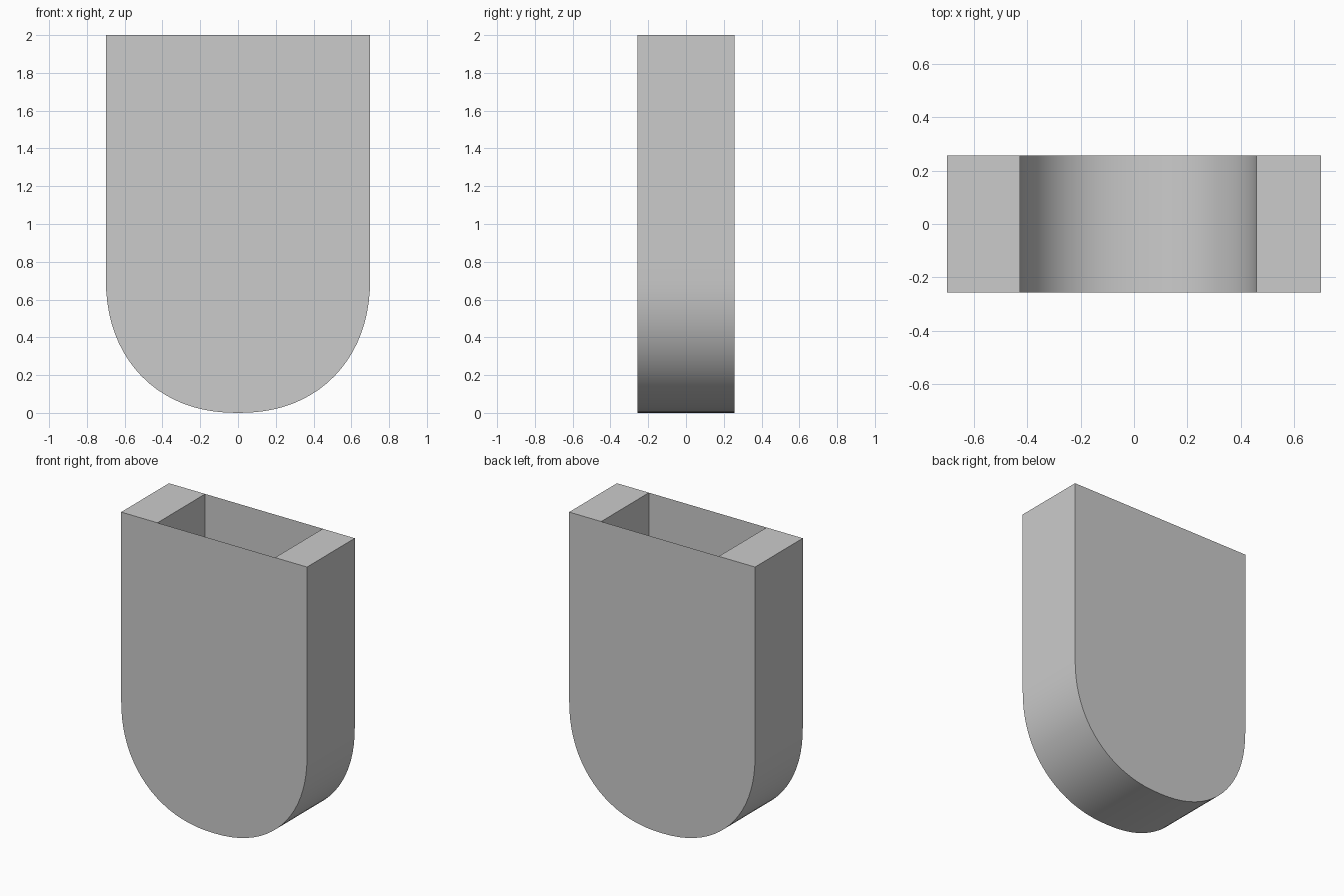
import bpy, bmesh, math

if "Cube" in bpy.data.objects:
    bpy.data.objects.remove(bpy.data.objects["Cube"])

HALF_DEPTH = 0.257
TOP = 2.0


def u_profile(cx, half_w, floor, spring, steps=40, power=2.2):
    """U-shaped outline from the top left, round the bottom, to the top right."""
    pts = [(cx - half_w, TOP)]
    for i in range(steps + 1):
        a = math.pi + math.pi * i / steps
        c, s = math.cos(a), math.sin(a)
        x = math.copysign(abs(c) ** (2 / power), c)
        z = abs(s) ** (2 / power)
        pts.append((cx + half_w * x, spring - (spring - floor) * z))
    pts.append((cx + half_w, TOP))
    return pts


def add_rows(bm, pts):
    return [[bm.verts.new((x, y, z)) for x, z in pts]
            for y in (-HALF_DEPTH, HALF_DEPTH)]


def add_mesh(name, bm):
    mesh = bpy.data.meshes.new(name)
    bm.to_mesh(mesh)
    bm.free()
    obj = bpy.data.objects.new(name, mesh)
    bpy.context.collection.objects.link(obj)
    bpy.ops.object.select_all(action='DESELECT')
    obj.select_set(True)
    bpy.context.view_layer.objects.active = obj
    bpy.ops.object.shade_smooth_by_angle(angle=math.radians(35))


bm = bmesh.new()
of, ob = add_rows(bm, u_profile(0, 0.70, 0.0, 0.72))
nf, nb = add_rows(bm, u_profile(0.016, 0.443, 0.26, 0.72))

# Outer wall faces outwards, pocket lining faces the cavity
for i in range(len(of) - 1):
    bm.faces.new((of[i], ob[i], ob[i + 1], of[i + 1]))
    bm.faces.new((nf[i], nf[i + 1], nb[i + 1], nb[i]))

# Top rims either side of the opening
bm.faces.new((of[0], nf[0], nb[0], ob[0]))
bm.faces.new((nf[-1], of[-1], ob[-1], nb[-1]))

# Thin front and back panels
bm.faces.new(of)
bm.faces.new(ob[::-1])
add_mesh("pocket_body", bm)
